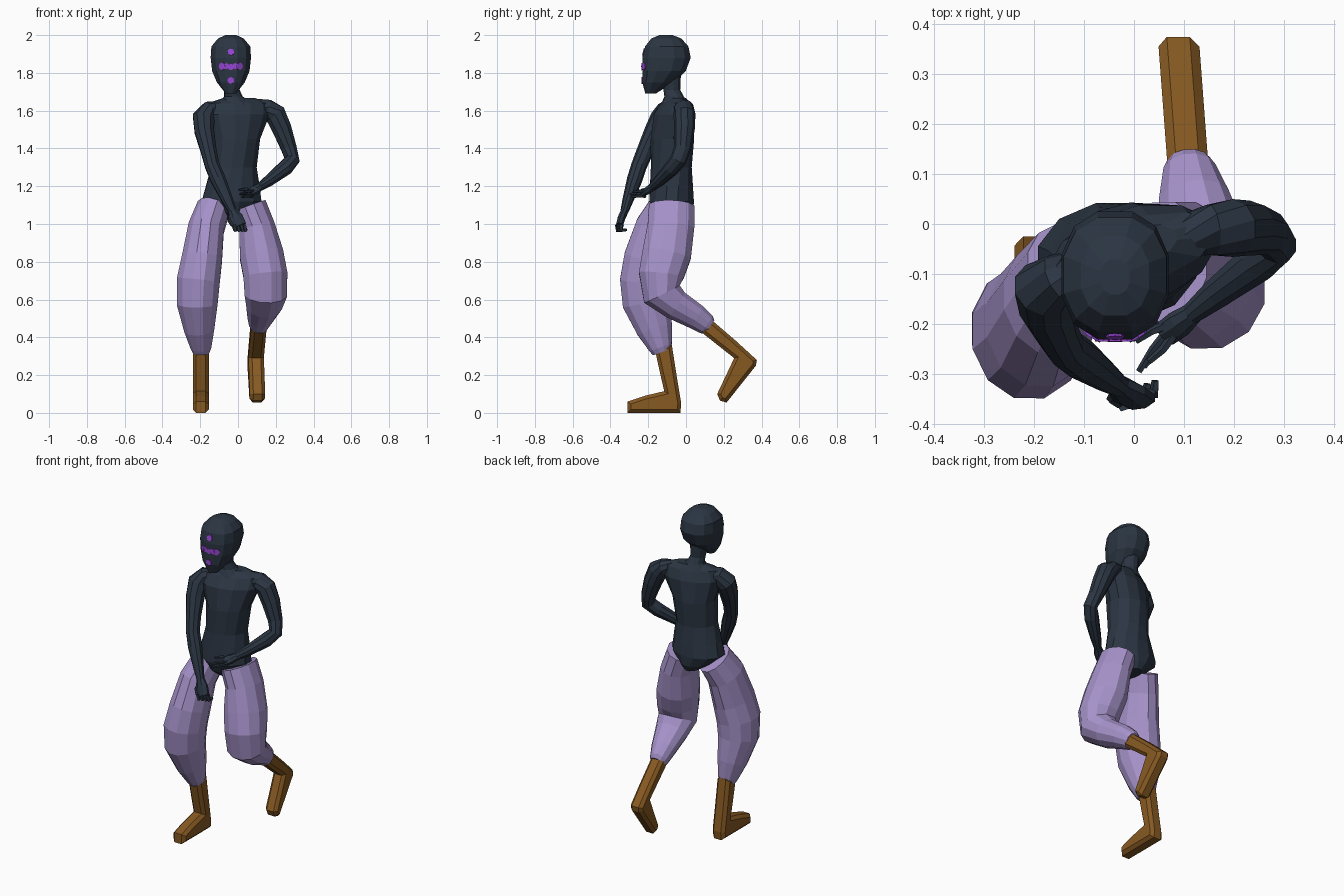
import bpy, bmesh, math
from mathutils import Vector, Matrix


def mat(name, rgb):
    m = bpy.data.materials.new(name)
    m.diffuse_color = (*rgb, 1)
    return m


DARK = mat("charcoal blue", (0.024, 0.036, 0.055))
LILAC = mat("lilac cloth", (0.38, 0.29, 0.59))
BROWN = mat("brown leather", (0.24, 0.10, 0.016))
VIOLET = mat("violet marks", (0.31, 0.06, 0.66))


def finish(bm, name, material):
    bmesh.ops.recalc_face_normals(bm, faces=bm.faces)
    me = bpy.data.meshes.new(name)
    bm.to_mesh(me)
    bm.free()
    me.materials.append(material)
    ob = bpy.data.objects.new(name, me)
    bpy.context.collection.objects.link(ob)
    return ob


def skin(bm, rings):
    """Join rings of points into a closed tube."""
    vs = [[bm.verts.new(p) for p in r] for r in rings]
    n = len(vs[0])
    for a, b in zip(vs, vs[1:]):
        for i in range(n):
            j = (i + 1) % n
            bm.faces.new((a[i], a[j], b[j], b[i]))
    bm.faces.new(vs[0][::-1])
    bm.faces.new(vs[-1])


def stack(name, rows, material, n=12, power=1.0):
    """Horizontal ovals: z, centre x, centre y, radius x, radius y, turn; power < 1 is boxier."""
    def sq(v):
        return math.copysign(abs(v) ** power, v)
    rings = []
    for z, cx, cy, rx, ry, turn in rows:
        rot = Matrix.Rotation(math.radians(turn), 3, 'Z')
        rings.append([rot @ Vector((rx * sq(math.cos(t)), ry * sq(math.sin(t)), 0)) + Vector((cx, cy, z))
                      for t in (2 * math.pi * (i + 0.5) / n for i in range(n))])
    bm = bmesh.new()
    skin(bm, rings)
    return finish(bm, name, material)


def add_limb(bm, rows, n):
    """Tube along a path: x, y, z, radius sideways, radius in depth."""
    pts = [Vector(r[:3]) for r in rows]
    rings = []
    for i, r in enumerate(rows):
        a = (pts[i] - pts[max(i - 1, 0)]).normalized()
        b = (pts[min(i + 1, len(pts) - 1)] - pts[i]).normalized()
        t = (a + b).normalized()
        side = (Vector((1, 0, 0)) - t * t.x).normalized()
        up = t.cross(side)
        rings.append([pts[i] + side * r[3] * math.cos(w) + up * r[4] * math.sin(w)
                      for w in (2 * math.pi * (k + 0.5) / n for k in range(n))])
    skin(bm, rings)


def limb(name, rows, material, n=10):
    bm = bmesh.new()
    add_limb(bm, rows, n)
    return finish(bm, name, material)


def fingers(name, paths, r=0.011):
    bm = bmesh.new()
    for path in paths:
        add_limb(bm, [(*p, r * (1 - 0.2 * i), r * (1 - 0.2 * i)) for i, p in enumerate(path)], 5)
    finish(bm, name, DARK)


def boot(name, x, width, profile, slope=0.0):
    """Side outline (y, z) extruded across x, edges bevelled, drifting in x along y."""
    bm = bmesh.new()
    f = bm.faces.new([bm.verts.new((x - width / 2, y, z)) for y, z in profile])
    ext = bmesh.ops.extrude_face_region(bm, geom=[f])
    new = [v for v in ext["geom"] if isinstance(v, bmesh.types.BMVert)]
    bmesh.ops.translate(bm, verts=new, vec=(width, 0, 0))
    bmesh.ops.recalc_face_normals(bm, faces=bm.faces)
    long_edges = [e for e in bm.edges if abs(e.verts[0].co.x - e.verts[1].co.x) < 1e-5]
    bmesh.ops.bevel(bm, geom=long_edges, offset=0.018, segments=1, affect='EDGES', clamp_overlap=True)
    for v in bm.verts:
        v.co.x += slope * (v.co.y - profile[0][0])
    finish(bm, name, BROWN)


# Head and neck
head = stack("head", [
    (1.69, -0.038, -0.188, 0.028, 0.028, 0),
    (1.75, -0.038, -0.148, 0.076, 0.086, 0),
    (1.81, -0.038, -0.116, 0.102, 0.118, 0),
    (1.88, -0.038, -0.103, 0.110, 0.132, 0),
    (1.94, -0.038, -0.102, 0.106, 0.118, 0),
    (1.982, -0.038, -0.104, 0.070, 0.082, 0),
    (2.00, -0.038, -0.106, 0.030, 0.036, 0)], DARK, 12, 0.85)
stack("neck", [
    (1.79, -0.036, -0.085, 0.055, 0.060, 0),
    (1.71, -0.033, -0.075, 0.043, 0.046, 0),
    (1.675, -0.024, -0.063, 0.050, 0.052, 5),
    (1.63, -0.010, -0.058, 0.100, 0.075, 12)], DARK)

# Torso, twisted at the shoulders
stack("torso", [
    (1.668, 0.005, -0.046, 0.085, 0.040, 17),
    (1.640, 0.004, -0.056, 0.170, 0.066, 17),
    (1.580, -0.004, -0.066, 0.178, 0.098, 17),
    (1.450, -0.012, -0.072, 0.130, 0.114, 15),
    (1.300, -0.022, -0.078, 0.122, 0.108, 10),
    (1.200, -0.028, -0.077, 0.146, 0.116, 3),
    (1.120, -0.034, -0.076, 0.164, 0.122, 0),
    (1.060, -0.028, -0.068, 0.100, 0.110, 0),
    (1.020, -0.022, -0.055, 0.045, 0.075, 0)], DARK)

# Arms
limb("right_arm", [
    (-0.090, -0.085, 1.610, 0.035, 0.040),
    (-0.150, -0.108, 1.603, 0.050, 0.050),
    (-0.182, -0.130, 1.560, 0.062, 0.060),
    (-0.178, -0.165, 1.490, 0.054, 0.056),
    (-0.156, -0.215, 1.390, 0.044, 0.045),
    (-0.137, -0.248, 1.310, 0.040, 0.042),
    (-0.105, -0.272, 1.235, 0.042, 0.041),
    (-0.055, -0.308, 1.125, 0.031, 0.029),
    (-0.030, -0.325, 1.070, 0.023, 0.022)], DARK)
limb("left_arm", [
    (0.090, -0.025, 1.620, 0.040, 0.045),
    (0.155, -0.012, 1.612, 0.048, 0.054),
    (0.198, -0.008, 1.580, 0.060, 0.058),
    (0.232, -0.008, 1.505, 0.054, 0.055),
    (0.270, -0.018, 1.400, 0.043, 0.045),
    (0.287, -0.040, 1.340, 0.040, 0.044),
    (0.248, -0.076, 1.295, 0.042, 0.042),
    (0.165, -0.140, 1.230, 0.032, 0.031),
    (0.115, -0.180, 1.195, 0.022, 0.022)], DARK)

# Hands
limb("right_palm", [
    (-0.032, -0.322, 1.075, 0.022, 0.022),
    (-0.012, -0.340, 1.035, 0.040, 0.022),
    (0.010, -0.353, 0.990, 0.038, 0.020)], DARK, 8)
fingers("right_fingers", [
    [(0.006 + d, -0.352 + d * 0.4, 0.995), (0.014 + d, -0.353 + d * 0.4, 0.965),
     (0.017 + d, -0.324 + d * 0.4, 0.970)] for d in (-0.028, -0.009, 0.010, 0.026)]
    + [[(-0.035, -0.335, 1.045), (-0.045, -0.350, 1.015), (-0.030, -0.362, 0.990)]], 0.013)
limb("left_palm", [
    (0.118, -0.178, 1.197, 0.022, 0.021),
    (0.090, -0.200, 1.180, 0.030, 0.022),
    (0.060, -0.222, 1.165, 0.029, 0.016)], DARK, 8)
fingers("left_fingers", [
    [(0.070 + d, -0.218 + d * 0.3, 1.163 + h), (0.042 + d, -0.252, 1.162 + h),
     (0.014 + d, -0.292 + d, 1.158 + h)] for d, h in ((-0.004, 0), (0.016, 0.012), (0.006, -0.014))]
    + [[(0.085, -0.195, 1.18), (0.035, -0.215, 1.185), (0.004, -0.235, 1.18)]])

# Baggy trouser legs
limb("right_trouser_leg", [
    (-0.130, -0.094, 1.085, 0.090, 0.108),
    (-0.168, -0.150, 0.980, 0.098, 0.122),
    (-0.190, -0.196, 0.820, 0.110, 0.136),
    (-0.210, -0.216, 0.700, 0.118, 0.138),
    (-0.216, -0.210, 0.580, 0.112, 0.130),
    (-0.205, -0.165, 0.440, 0.082, 0.098),
    (-0.196, -0.134, 0.345, 0.056, 0.064),
    (-0.196, -0.126, 0.322, 0.046, 0.053)], LILAC, 12)
limb("left_trouser_leg", [
    (0.060, -0.076, 1.095, 0.094, 0.124),
    (0.100, -0.080, 0.985, 0.098, 0.128),
    (0.124, -0.102, 0.840, 0.120, 0.134),
    (0.145, -0.130, 0.730, 0.121, 0.124),
    (0.147, -0.128, 0.630, 0.116, 0.108),
    (0.138, -0.055, 0.572, 0.098, 0.084),
    (0.120, 0.050, 0.510, 0.073, 0.070),
    (0.111, 0.108, 0.468, 0.054, 0.058),
    (0.110, 0.125, 0.456, 0.044, 0.044)], LILAC, 12)

# Boots
boot("right_boot", -0.197, 0.085, [
    (-0.17, 0.36), (-0.075, 0.36), (-0.05, 0.20), (-0.025, 0.05), (-0.03, 0.0),
    (-0.31, 0.0), (-0.31, 0.06), (-0.22, 0.09), (-0.115, 0.115), (-0.135, 0.20)])
boot("left_boot", 0.112, 0.082, [
    (0.065, 0.44), (0.12, 0.505), (0.26, 0.385), (0.375, 0.28), (0.37, 0.25),
    (0.215, 0.055), (0.18, 0.065), (0.165, 0.10), (0.215, 0.205), (0.255, 0.29)], -0.075)

# Violet face marks, thin plates laid on the head surface
marks = [(0, 1.91, 0.018), (0, 1.76, 0.018)] + [
    (dx, 1.835 + dz, r) for dx, dz, r in
    ((-0.045, 0, 0.020), (-0.024, 0.001, 0.016), (0, -0.004, 0.017), (0.024, 0.001, 0.016), (0.045, 0, 0.020))]
for k, (dx, z, r) in enumerate(marks):
    hit, p, nrm, _ = head.ray_cast(Vector((-0.038 + dx, -1, z)), Vector((0, 1, 0)))
    if not hit:
        continue
    bm = bmesh.new()
    bmesh.ops.create_cone(bm, cap_ends=True, segments=8, radius1=r, radius2=r, depth=0.009)
    bmesh.ops.transform(bm, verts=bm.verts,
                        matrix=Matrix.Translation(p) @ nrm.to_track_quat('Z', 'Y').to_matrix().to_4x4())
    finish(bm, f"face_mark_{k + 1}", VIOLET)
